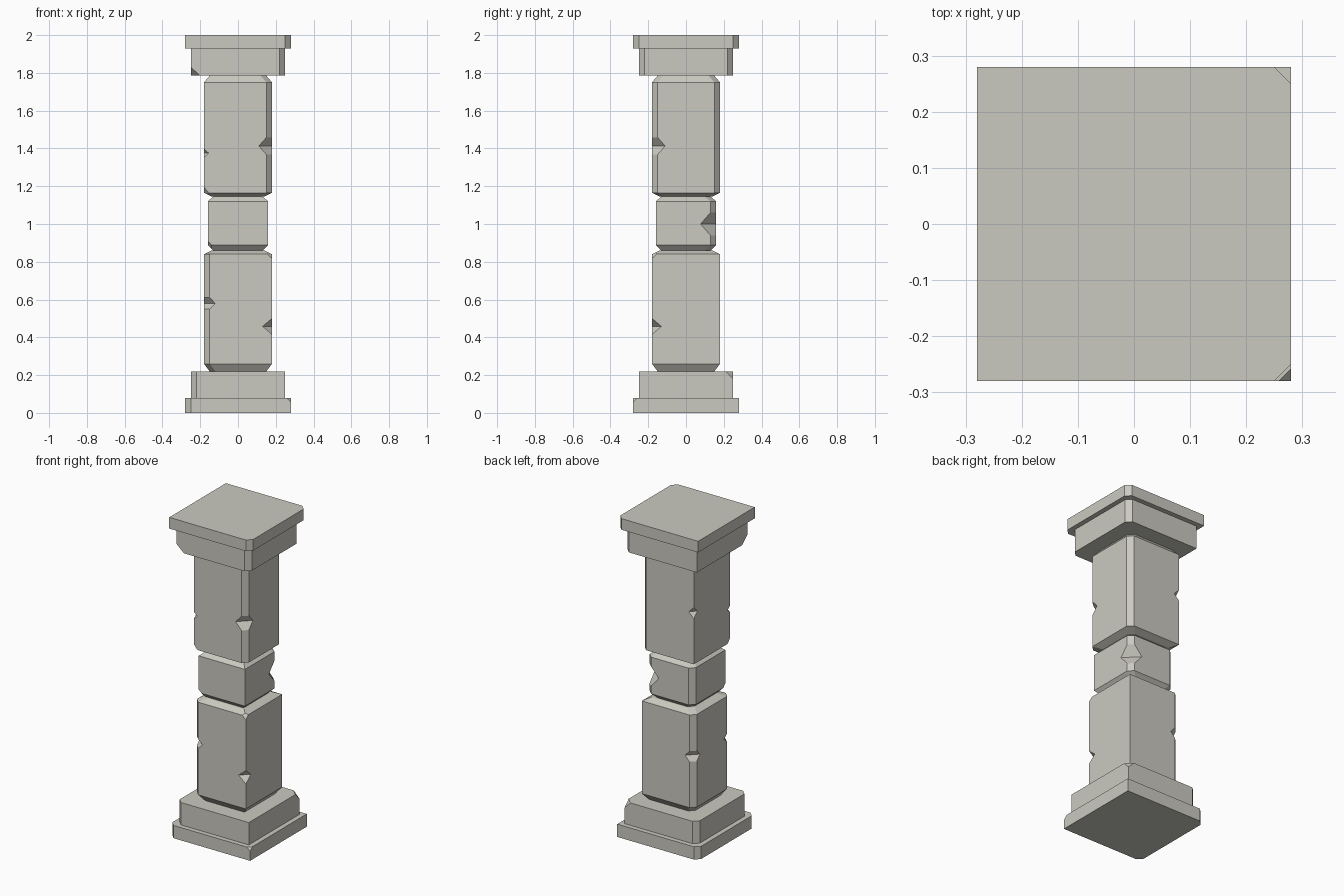
import bpy, bmesh
from mathutils import Vector

if "Cube" in bpy.data.objects:
    bpy.data.objects.remove(bpy.data.objects["Cube"])

stone = bpy.data.materials.new("weathered stone")
stone.diffuse_color = (0.60, 0.59, 0.53, 1)
stone.use_nodes = True
stone.node_tree.nodes["Principled BSDF"].inputs["Base Color"].default_value = stone.diffuse_color

# Corner names: F/B = front/back, L/R = left/right
CORNERS = {"FL": (-1, -1), "FR": (1, -1), "BR": (1, 1), "BL": (-1, 1)}


def to_object(name, bm):
    bmesh.ops.recalc_face_normals(bm, faces=bm.faces[:])
    me = bpy.data.meshes.new(name)
    bm.to_mesh(me)
    bm.free()
    me.materials.append(stone)
    ob = bpy.data.objects.new(name, me)
    bpy.context.scene.collection.objects.link(ob)
    return ob


def wedge(corner, half, z, depth, slope):
    """V-shaped cutter whose ridge crosses a block corner at 45 degrees."""
    sx, sy = CORNERS[corner]
    out = Vector((sx, sy, 0)).normalized()
    side = Vector((-sy, sx, 0)).normalized() * 0.4
    ridge = Vector((sx * (half - depth / 2), sy * (half - depth / 2), z))
    reach = 0.12
    rise = Vector((0, 0, reach * 2 ** 0.5 * slope))
    bm = bmesh.new()
    ends = []
    for s in (-1, 1):
        ends.append([bm.verts.new(p + side * s) for p in
                     (ridge, ridge + out * reach + rise, ridge + out * reach - rise)])
    a, b = ends
    bm.faces.new(a)
    bm.faces.new(b)
    for i in range(3):
        j = (i + 1) % 3
        bm.faces.new((a[i], a[j], b[j], b[i]))
    return to_object("notch_cutter", bm)


def block(name, rings, worn=(), c=0.03, clips=(), notches=()):
    """Stack of square rings (z, half); worn corners are chamfered by c."""
    bm = bmesh.new()
    loops = []
    for z, h in rings:
        loop = []
        for k, (sx, sy) in CORNERS.items():
            if k in worn:
                pts = [(sx * h, sy * (h - c)), (sx * (h - c), sy * h)]
                if sx * sy < 0:
                    pts.reverse()
            else:
                pts = [(sx * h, sy * h)]
            loop += [bm.verts.new((x, y, z)) for x, y in pts]
        loops.append(loop)
    n = len(loops[0])
    bm.faces.new(loops[0])
    bm.faces.new(loops[-1])
    for a, b in zip(loops, loops[1:]):
        for i in range(n):
            j = (i + 1) % n
            bm.faces.new((a[i], a[j], b[j], b[i]))
    # chipped tips: (corner, up/down, half, z, size across, size in height)
    for k, up, h, z, dx, dz in clips:
        sx, sy = CORNERS[k]
        geom = bm.verts[:] + bm.edges[:] + bm.faces[:]
        cut = bmesh.ops.bisect_plane(bm, geom=geom, plane_co=(sx * (h - dx), sy * h, z),
                                     plane_no=(sx / dx, sy / dx, up / dz), clear_outer=True)
        edges = [e for e in cut["geom_cut"] if isinstance(e, bmesh.types.BMEdge)]
        bmesh.ops.contextual_create(bm, geom=edges)
    ob = to_object(name, bm)
    # V notches in the vertical edges
    for args in notches:
        cutter = wedge(*args)
        mod = ob.modifiers.new("notch", "BOOLEAN")
        mod.operation, mod.solver, mod.object = "DIFFERENCE", "EXACT", cutter
        bpy.context.view_layer.objects.active = ob
        bpy.ops.object.modifier_apply(modifier=mod.name)
        bpy.data.objects.remove(cutter)
    return ob


# Base
block("plinth", [(0, .28), (.08, .28)], ("FL", "BL"),
      clips=[("FR", 1, .28, .08, .022, .022)])
block("base_step", [(.08, .25), (.22, .25)], ("FL", "BL"),
      clips=[("BR", 1, .25, .22, .04, .04)])

# Shaft stones
block("lower_shaft", [(.22, .15), (.26, .18), (.84, .18), (.86, .14)], ("FL", "BL"),
      clips=[("FR", 1, .18, .84, .025, .022)],
      notches=[("FL", .18, .58, .06, 1.0), ("BL", .18, .58, .06, 1.1),
               ("FR", .18, .458, .05, .85)])
block("middle_shaft", [(.86, .13), (.89, .16), (1.12, .16), (1.145, .13)], ("BL", "BR"),
      clips=[("FL", -1, .16, .89, .02, .02)],
      notches=[("BR", .16, 1.0, .083, 1.15)])
block("upper_shaft", [(1.145, .14), (1.165, .18), (1.75, .18), (1.785, .15)], ("FR", "BR"),
      clips=[("FL", -1, .18, 1.165, .025, .03)],
      notches=[("FR", .18, 1.413, .07, 1.12), ("FL", .18, 1.375, .025, .9),
               ("BL", .18, 1.485, .035, 1.0)])

# Capital
block("capital_step", [(1.785, .25), (1.93, .25)], ("FR", "BR"),
      clips=[("FL", -1, .25, 1.785, .05, .045)])
block("capital_slab", [(1.93, .28), (2.0, .28)], ("FR", "BR"))
